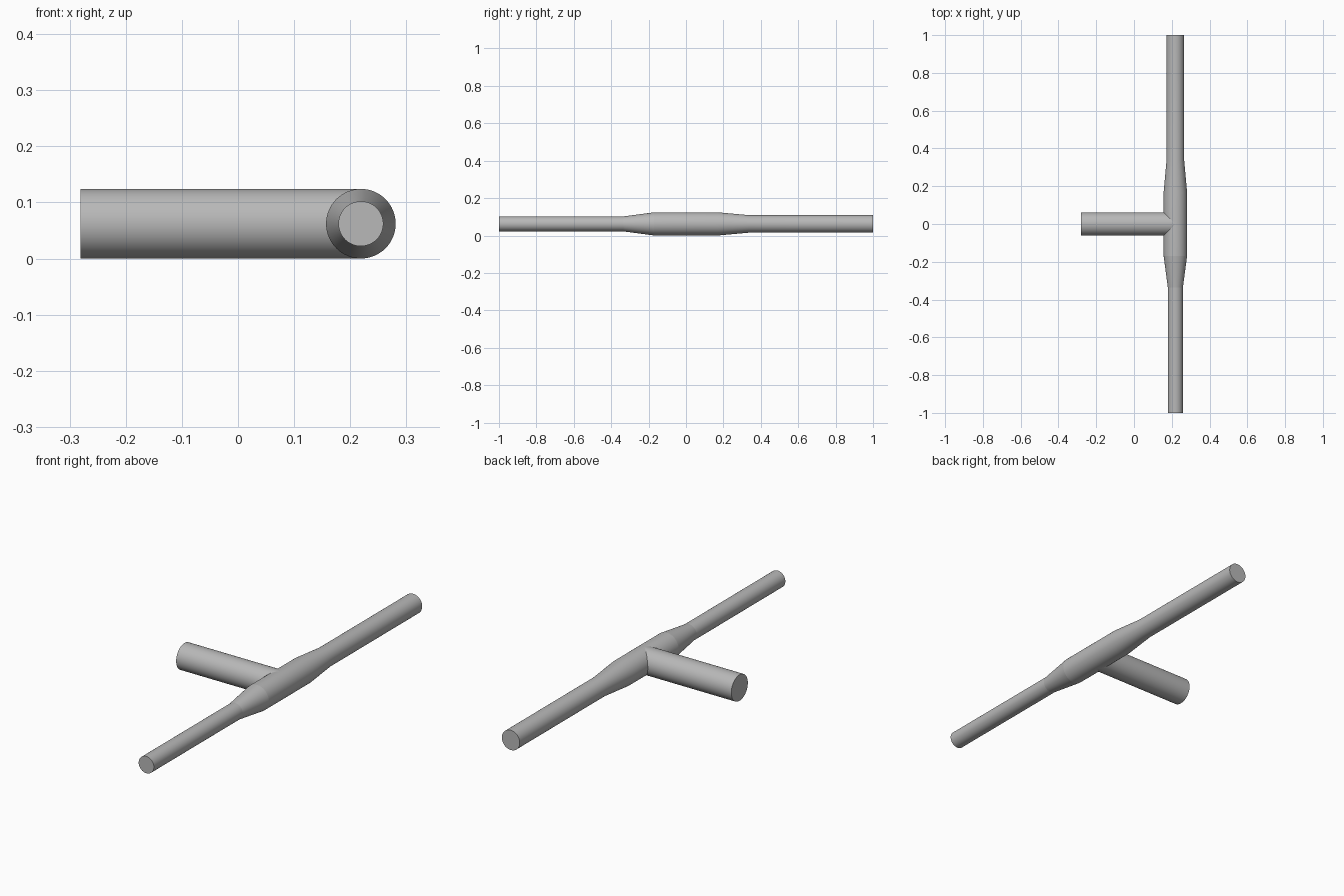
import bpy, bmesh, math
from mathutils import Matrix

cube = bpy.data.objects.get("Cube")
if cube:
    bpy.data.objects.remove(cube, do_unlink=True)

SIDES = 64
RADIUS = 0.062
AXIS_X = 0.219

grey = bpy.data.materials.new("plain grey")
grey.use_nodes = True
colour = (0.48, 0.48, 0.48, 1)
grey.diffuse_color = colour
grey.node_tree.nodes["Principled BSDF"].inputs["Base Color"].default_value = colour


def lathe(name, profile, rotation, location):
    """Closed solid turned about local z from (height, radius) pairs."""
    bm = bmesh.new()
    rings = [[bm.verts.new((r * math.cos(a), r * math.sin(a), h))
              for a in (math.tau * i / SIDES for i in range(SIDES))]
             for h, r in profile]
    for low, high in zip(rings, rings[1:]):
        for i in range(SIDES):
            j = (i + 1) % SIDES
            bm.faces.new((low[i], low[j], high[j], high[i]))
    bm.faces.new(rings[0][::-1])
    bm.faces.new(rings[-1])
    bm.transform(Matrix.Translation(location) @ rotation)
    mesh = bpy.data.meshes.new(name)
    bm.to_mesh(mesh)
    bm.free()
    mesh.materials.append(grey)
    obj = bpy.data.objects.new(name, mesh)
    bpy.context.collection.objects.link(obj)
    bpy.ops.object.select_all(action="DESELECT")
    obj.select_set(True)
    bpy.context.view_layer.objects.active = obj
    bpy.ops.object.shade_smooth_by_angle(angle=math.radians(5.7))
    return obj


# Main pipe: thin front end, wide middle, slightly thicker back end
lathe("main_pipe",
      [(-1, 0.04), (-0.335, 0.04), (-0.17, RADIUS),
       (0.17, RADIUS), (0.335, 0.047), (1, 0.047)],
      Matrix.Rotation(-math.pi / 2, 4, "X"), (AXIS_X, 0, RADIUS))

# Side branch meeting the main pipe at its axis
lathe("branch_pipe", [(0, RADIUS), (0.5, RADIUS)],
      Matrix.Rotation(-math.pi / 2, 4, "Y"), (AXIS_X, 0, RADIUS))
